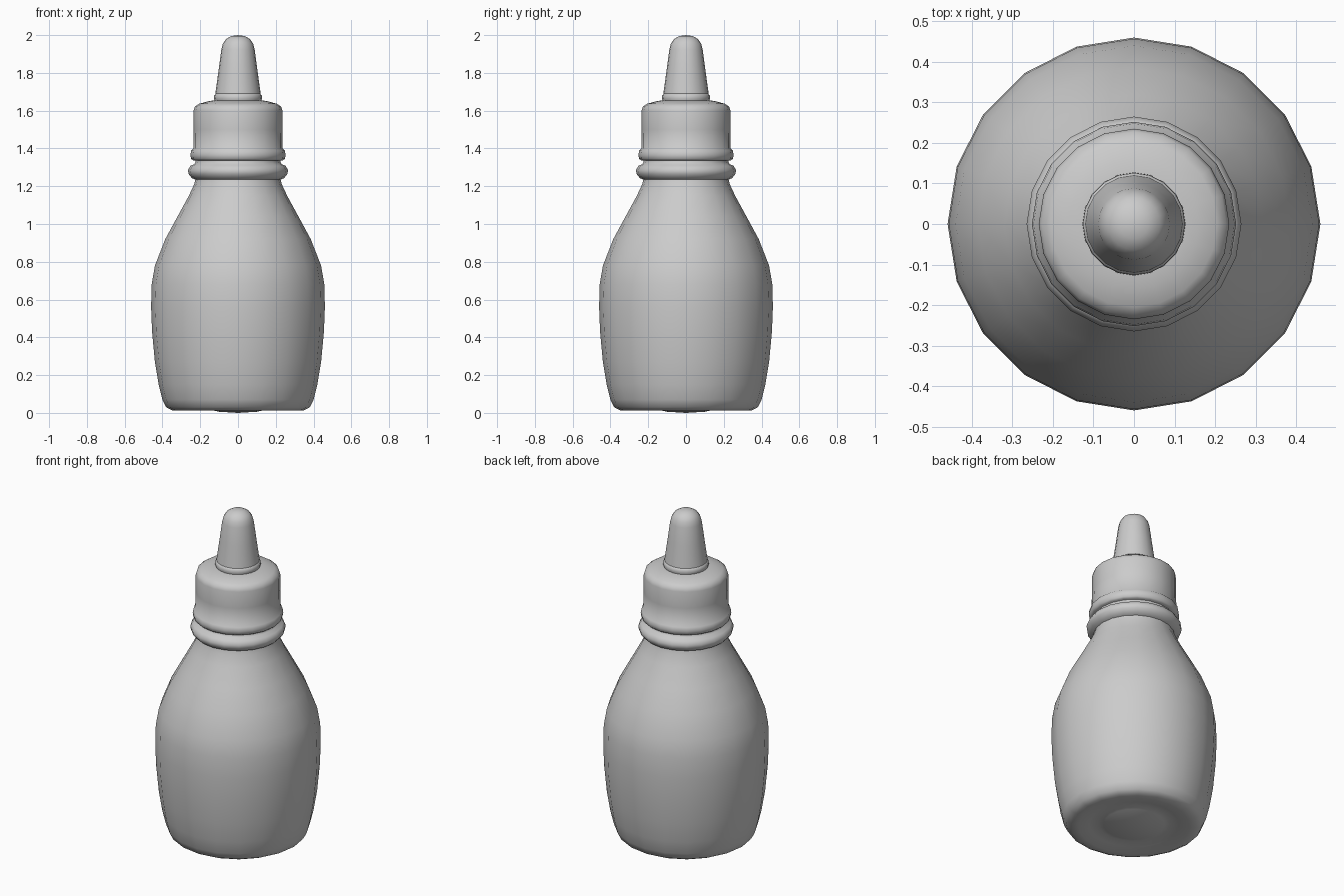
import bpy, bmesh
from math import cos, sin, tau, radians

cube = bpy.data.objects.get("Cube")
if cube:
    bpy.data.objects.remove(cube)

grey = bpy.data.materials.new("plain_grey")
grey.use_nodes = True
COLOR = (0.6, 0.6, 0.6, 1)
grey.diffuse_color = COLOR
grey.node_tree.nodes["Principled BSDF"].inputs["Base Color"].default_value = COLOR

SIDES = 20


def lathe(name, profile):
    """Turn an (r, z) profile, bottom to top, around the z axis."""
    bm = bmesh.new()
    rings = []
    for r, z in profile:
        if r == 0:
            rings.append([bm.verts.new((0, 0, z))] * SIDES)
        else:
            rings.append([bm.verts.new((r * cos(tau * i / SIDES), r * sin(tau * i / SIDES), z))
                          for i in range(SIDES)])
    for low, high in zip(rings, rings[1:]):
        for i in range(SIDES):
            j = (i + 1) % SIDES
            corners = dict.fromkeys((low[i], low[j], high[j], high[i]))
            bm.faces.new(list(corners))
    bmesh.ops.recalc_face_normals(bm, faces=bm.faces)
    mesh = bpy.data.meshes.new(name)
    bm.to_mesh(mesh)
    bm.free()
    mesh.materials.append(grey)
    obj = bpy.data.objects.new(name, mesh)
    bpy.context.collection.objects.link(obj)
    bpy.ops.object.select_all(action='DESELECT')
    obj.select_set(True)
    bpy.context.view_layer.objects.active = obj
    bpy.ops.object.shade_smooth_by_angle(angle=radians(60))
    return obj


# Body with domed base button, shoulder, neck bead and open neck
lathe("bottle_body", [
    (0, 0), (0.1, 0.006), (0.17, 0.022), (0.2, 0.03), (0.25, 0.022), (0.31, 0.012),
    (0.35, 0.014), (0.38, 0.03), (0.4, 0.07), (0.42, 0.15), (0.44, 0.27),
    (0.455, 0.43), (0.46, 0.56), (0.457, 0.68), (0.44, 0.78), (0.385, 0.92),
    (0.32, 1.04), (0.26, 1.15), (0.232, 1.21), (0.226, 1.235), (0.244, 1.243),
    (0.262, 1.265), (0.265, 1.285), (0.252, 1.308), (0.23, 1.318), (0.225, 1.33),
    (0.225, 1.36), (0, 1.36)])

# Screw cap with lower bead and rounded top
lathe("screw_cap", [
    (0, 1.337), (0.238, 1.337), (0.248, 1.345), (0.252, 1.365), (0.248, 1.388),
    (0.236, 1.4), (0.235, 1.5), (0.235, 1.6), (0.228, 1.622), (0.205, 1.637),
    (0.16, 1.649), (0.125, 1.655), (0, 1.655)])

# Collar under the nozzle
lathe("nozzle_collar", [
    (0, 1.645), (0.12, 1.645), (0.127, 1.662), (0.126, 1.68), (0.116, 1.692), (0, 1.692)])

# Tapered nozzle cover with rounded tip
lathe("nozzle_cover", [
    (0, 1.69), (0.12, 1.69), (0.118, 1.705), (0.102, 1.82), (0.088, 1.925),
    (0.08, 1.955), (0.064, 1.979), (0.036, 1.995), (0, 2.0)])
